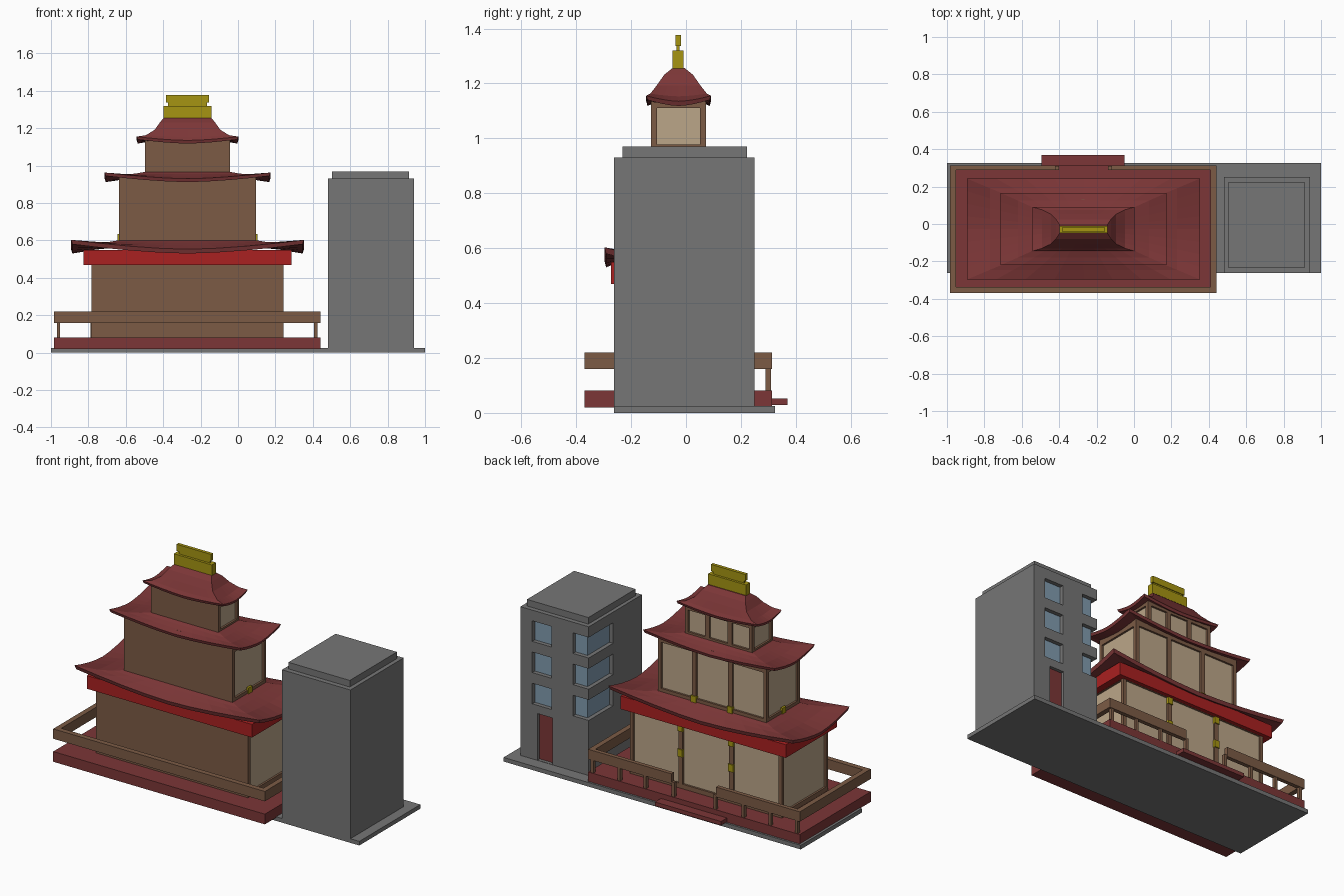
import bpy, bmesh

if "Cube" in bpy.data.objects:
    bpy.data.objects.remove(bpy.data.objects["Cube"])

def mat(name, r, g, b):
    m = bpy.data.materials.new(name)
    m.diffuse_color = (r, g, b, 1)
    m.use_nodes = True
    m.node_tree.nodes["Principled BSDF"].inputs["Base Color"].default_value = m.diffuse_color
    return m

GRAY = mat("concrete_gray", .18, .18, .18)
BROWN = mat("timber_brown", .2, .105, .06)
RED = mat("roof_red", .2, .037, .038)
BRIGHT = mat("bright_red", .4, .015, .015)
GOLD = mat("gold", .38, .3, .006)
CREAM = mat("paper_cream", .5, .38, .25)
GLASS = mat("window_blue", .22, .33, .43)

CX, CY = -.27, -.027   # pagoda centre


def make(name, bm, m):
    bmesh.ops.recalc_face_normals(bm, faces=bm.faces)
    me = bpy.data.meshes.new(name)
    bm.to_mesh(me)
    bm.free()
    me.materials.append(m)
    ob = bpy.data.objects.new(name, me)
    bpy.context.collection.objects.link(ob)
    return ob


def boxes(name, m, items):
    """One object from boxes given as (x0, x1, y0, y1, z0, z1)."""
    bm = bmesh.new()
    for x0, x1, y0, y1, z0, z1 in items:
        vs = bmesh.ops.create_cube(bm, size=1)["verts"]
        for v in vs:
            v.co = (x0 + (v.co.x + .5) * (x1 - x0),
                    y0 + (v.co.y + .5) * (y1 - y0),
                    z0 + (v.co.z + .5) * (z1 - z0))
    return make(name, bm, m)


def roof(name, rings, n=8):
    """Hipped roof from rings (half x, half y, z, corner lift), eaves curving up."""
    bm = bmesh.new()
    loops = []
    for hx, hy, z, lift in rings:
        pts = []
        for k in range(n):
            u = -1 + 2 * k / n
            pts.append((u * hx, -hy, u))
        for k in range(n):
            u = -1 + 2 * k / n
            pts.append((hx, u * hy, u))
        pts += [(-x, -y, u) for x, y, u in pts]
        loops.append([bm.verts.new((CX + x, CY + y, z + lift * abs(u) ** 1.6))
                      for x, y, u in pts])
    for a, b in zip(loops, loops[1:]):
        for i in range(len(a)):
            j = (i + 1) % len(a)
            bm.faces.new((a[i], a[j], b[j], b[i]))
    bm.faces.new(loops[0])
    bm.faces.new(loops[-1])
    return make(name, bm, RED)


def storey(name, hx, hy, z0, z1, sill, head):
    """Plain front wall, paper panels in a timber frame on the other sides."""
    x0, x1, y0, y1 = CX - hx, CX + hx, CY - hy, CY + hy
    r, w = .012, .022
    boxes(name + "_paper_panels", CREAM, [(x0 + r, x1 - r, y0 + r, y1 - r, z0, z1)])
    parts = [(x0, x1, y0, y0 + w, z0, z1)]
    for x in (x0, x1 - w):
        parts.append((x, x + w, y1 - w, y1, z0, z1))
        parts += [(x, x + w, y0 + w, y1 - w, a, b) for a, b in ((z0, sill), (head, z1))]
    parts += [(x0 + w, x1 - w, y1 - w, y1, a, b) for a, b in ((z0, sill), (head, z1))]
    for s in (-1, 1):
        x = CX + s * hx / 3
        parts.append((x - .014, x + .014, y1 - w, y1, sill, head))
    boxes(name + "_timber_frame", BROWN, parts)


# Ground slab, platform and step
boxes("ground_slab", GRAY, [(-1, 1, -.262, .325, 0, .025)])
boxes("platform", RED, [(-.985, .44, -.37, .313, .02, .082)])
boxes("entry_step", RED, [(-.495, -.05, .3, .37, .028, .052)])

# Railing with a gap at the entry
zr = (.16, .22)
boxes("railing", BROWN, [
    (-.985, .44, -.37, -.338, *zr), (-.985, -.953, -.338, .313, *zr),
    (.408, .44, -.338, .313, *zr), (-.953, -.42, .288, .313, *zr),
    (-.12, .408, .288, .313, *zr)])
boxes("railing_posts", BROWN, [(x - .009, x + .009, .29, .31, .08, .17)
                               for x in (-.96, -.78, -.6, -.411, -.129, .06, .235, .416)])

# Three storeys
storey("lower_storey", .512, .222, .08, .54, .11, .47)
storey("middle_storey", .366, .161, .565, .94, .62, .9)
storey("upper_storey", .227, .1, .94, .14 + 1, .978, 1.11)

# Bright red beam around the lower storey
boxes("red_beam", BRIGHT, [
    (CX - .556, CX + .556, CY + s * .235 - .012, CY + s * .235 + .012, .47, .55) for s in (-1, 1)] + [
    (CX + s * .535 - .021, CX + s * .535 + .021, CY - .223, CY + .223, .47, .55) for s in (-1, 1)])

# Roofs
roof("lower_roof", [(.36, .155, .565, 0), (.5, .215, .55, .015), (.615, .264, .53, .05),
                    (.623, .27, .553, .05), (.5, .218, .574, .016), (.42, .185, .588, .004),
                    (.36, .155, .602, 0)])
roof("middle_roof", [(.22, .095, .935, 0), (.35, .15, .925, .014), (.437, .188, .912, .033),
                     (.443, .193, .93, .033), (.35, .152, .942, .012), (.28, .12, .954, .003),
                     (.22, .095, .968, 0)])
roof("upper_roof", [(.2, .085, 1.13, 0), (.266, .113, 1.118, .022), (.272, .118, 1.135, .02),
                    (.222, .103, 1.153, .01), (.175, .08, 1.192, 0), (.147, .052, 1.232, 0),
                    (.127, .022, 1.256, 0)])

# Gold ridge ornament
boxes("ridge_ornament", GOLD, [
    (CX - .128, CX + .128, CY - .022, CY + .017, 1.25, 1.32),
    (CX - .105, CX + .105, CY - .007, CY + .003, 1.31, 1.345),
    (CX - .116, CX + .116, CY - .012, CY + .008, 1.337, 1.377)])

# Gold fittings on the posts
fit = []
for s in (-1, 1):
    x, y = CX + s * .512 / 3, CY + .222
    fit += [(x - .016, x + .016, y - .01, y + .007, z, z + .045) for z in (.275, .43)]
    x, y = CX + s * .366 / 3, CY + .161
    fit.append((x - .018, x + .018, y - .01, y + .007, .59, .635))
    x = CX + s * .366
    fit.append((x - .007, x + .007, CY - .018, CY + .018, .59, .635))
boxes("gold_fittings", GOLD, fit)

# Tower with recessed windows, corner windows and a door
tower = boxes("tower", GRAY, [(.48, .94, -.262, .25, .02, .93)])
rows = [(.36, .485), (.55, .675), (.74, .865)]
cuts = [(.73, .86, .22, .3, a, b) for a, b in rows]
cuts += [(.4, .585, .015, .3, a, b) for a, b in rows]
cuts.append((.725, .825, .225, .3, .027, .31))
cutter = boxes("tower_cutter", GRAY, cuts)
cutter.hide_render = True
mod = tower.modifiers.new("openings", "BOOLEAN")
mod.operation, mod.solver, mod.object = "DIFFERENCE", "EXACT", cutter
bpy.context.view_layer.update()
mesh = bpy.data.meshes.new_from_object(tower.evaluated_get(bpy.context.evaluated_depsgraph_get()))
tower.modifiers.clear()
tower.data = mesh
bpy.data.objects.remove(cutter)

boxes("tower_cap", GRAY, [(.502, .915, -.232, .222, .925, .97)])
boxes("tower_window_glass", GLASS, [(.73, .86, .215, .225, a, b) for a, b in rows]
      + [(.505, .59, .01, .225, a, b) for a, b in rows])
boxes("tower_door", RED, [(.725, .825, .22, .23, .025, .31)])
